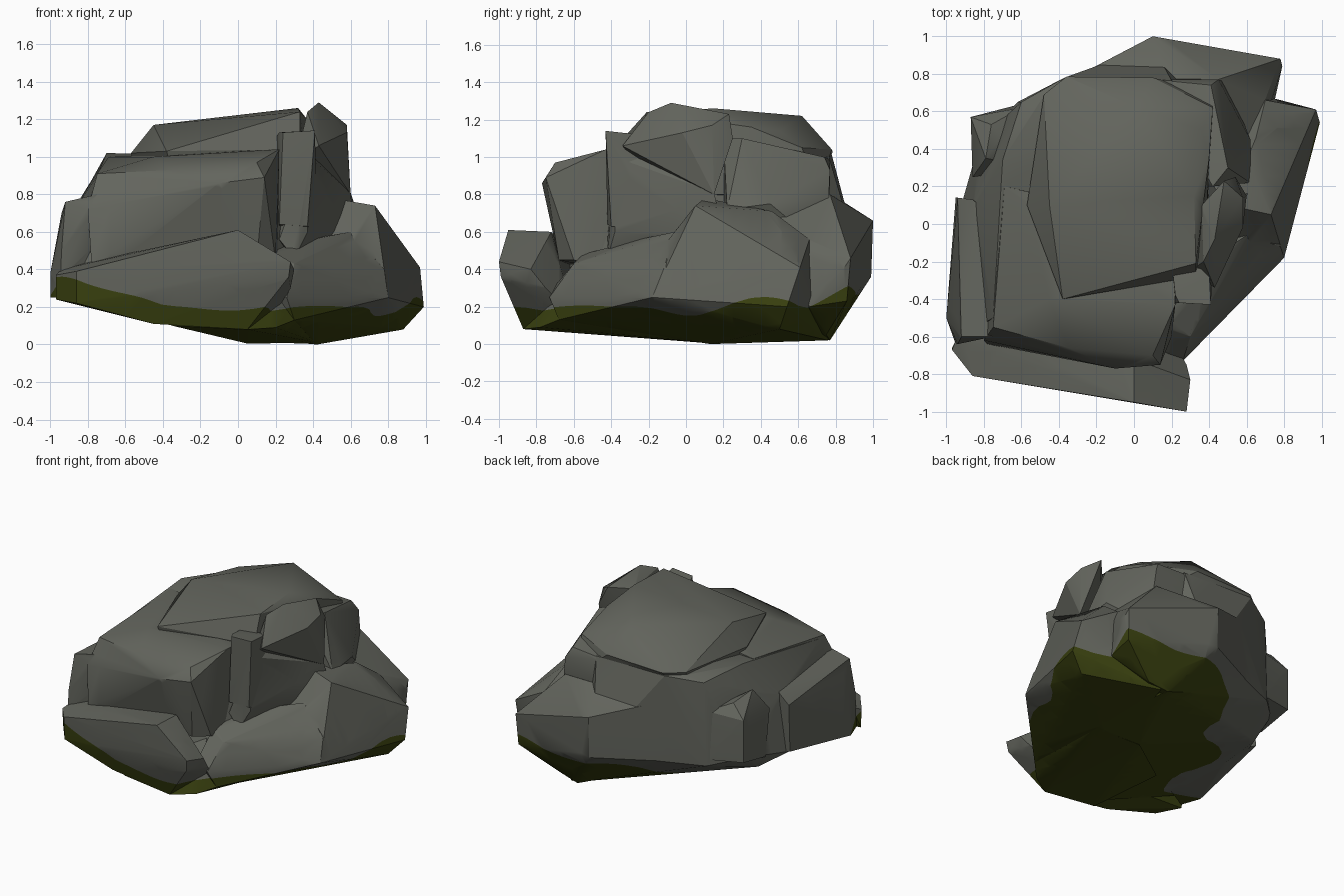
import bpy, bmesh, math
from mathutils import Vector

parts = []


def chunk(name, *corners):
    """One faceted stone: the convex hull of a few corner points."""
    bm = bmesh.new()
    for c in corners:
        bm.verts.new(c)
    bmesh.ops.convex_hull(bm, input=bm.verts[:])
    loose = [v for v in bm.verts if not v.link_faces]
    bmesh.ops.delete(bm, geom=loose, context='VERTS')
    bmesh.ops.recalc_face_normals(bm, faces=bm.faces[:])
    me = bpy.data.meshes.new(name)
    bm.to_mesh(me)
    bm.free()
    ob = bpy.data.objects.new(name, me)
    bpy.context.collection.objects.link(ob)
    parts.append(ob)


# Main mass from the underside up to the shoulders
chunk("core", (-.93, -.6, .3), (-.92, .1, .34), (-.8, .3, .27), (-.82, .45, .4),
      (-.62, .65, .36), (.1, .95, .37), (.05, .12, .01), (.2, -.6, .1), (.42, .12, .005),
      (.35, .77, .03), (-.3, -.75, .09), (-.6, .65, .97), (-.85, .12, .75),
      (-.48, .69, 1.01), (-.37, .78, 1.01), (.2, .765, 1.0), (-.7, .34, 1.02),
      (-.75, -.5, .9), (.40, .0, .9), (.2, -.4, .7))

# Corner spur at the back left
chunk("back_spur", (-.87, .57, .73), (-.87, .57, .42), (-.86, .25, .7), (-.79, .35, .86),
      (-.76, .53, .82), (-.86, .3, .36), (-.6, .64, .4), (-.6, .62, .75), (-.5, .3, .6))

# Low ledge across the front
chunk("front_ledge", (-.97, -.67, .37), (-.97, -.66, .24), (-.86, -.81, .39),
      (-.86, -.8, .22), (0, -.95, .61), (0, -.72, .6), (.28, -1, .44), (.27, -.99, .36),
      (.3, -.83, .4), (.28, -.75, .3), (.05, -.87, .08), (-.45, -.82, .11),
      (-.75, -.58, .45), (-.94, -.6, .4), (.2, -.6, .15))

# Keel joining the ledge to the foot underneath
chunk("keel", (.05, -.87, .08), (.2, -.78, .09), (.3, -.68, .13), (-.35, -.83, .1),
      (.05, .12, .005), (.42, .1, .01), (-.45, -.3, .14), (.2, -.7, .3), (0, -.3, .5))

# Slab on the left side
chunk("left_slab", (-1, -.5, .38), (-1, -.5, .25), (-.94, -.64, .5), (-.92, -.6, .76),
      (-.75, -.6, .8), (-.94, .14, .7), (-.86, .13, .76), (-.95, .14, .36),
      (-.8, .1, .3), (-.95, -.64, .25), (-.7, -.5, .25), (-.7, 0, .8))

# Tall block above the ledge
chunk("front_block", (-.75, -.55, .91), (-.8, -.62, .72), (-.78, -.64, .42),
      (-.35, -.66, .93), (.1, -.7, .97), (.14, -.75, .89), (-.1, -.77, .86),
      (.1, -.68, .45), (.2, -.6, .45), (.22, -.43, 1.04), (.21, -.45, .5),
      (-.45, -.4, 1.0), (-.69, .2, 1.0), (.2, 0, 1.0), (-.6, .2, .3), (.2, 0, .3))

# Broad tilted cap
chunk("top_block", (-.38, -.4, 1.03), (.33, -.21, 1.24), (.33, -.28, 1.04), (.4, .35, 1.16),
      (.32, .15, 1.26), (.02, .62, 1.22), (.1, .78, 1.04), (-.36, .785, 1.03),
      (-.48, .69, 1.03), (-.45, .1, 1.17), (.36, .5, 1.14), (.42, .62, 1.05), (.38, -.1, .8),
      (.4, .7, .8), (-.5, .5, .7), (-.3, -.3, .7), (-.57, .1, 1.02))

# Shoulder behind the crest
chunk("back_shoulder", (.45, .77, .93), (.41, .74, 1.0), (.5, .3, 1.1), (.62, .45, .75),
      (.62, .22, .72), (.42, .2, 1.1), (.1, .77, .99), (.2, .2, .5), (-.2, .77, .6),
      (.5, .75, .5))

# Spreading foot on the right, with a lower toe running to the front
chunk("right_foot", (.73, .05, .74), (.65, .46, .71), (.7, .66, .56), (.97, .61, .41),
      (.99, .54, .2), (.88, .5, .08), (.8, -.18, .25), (.42, .13, 0), (.2, .12, .02),
      (.4, .76, .02), (.5, .1, .78), (.2, .5, .3), (.62, -.1, .55), (.4, -.3, .3))
chunk("right_toe", (.26, -.73, .25), (.3, -.6, .43), (.3, -.68, .13), (.8, -.18, .25),
      (.78, -.12, .4), (.6, -.06, .6), (.4, -.25, .56), (.42, .13, 0), (.2, .12, .02),
      (.16, -.71, .3), (.18, -.55, .48), (.88, .5, .08), (.25, -.3, .54), (.7, .2, .5))

# Wedge sticking out at the back
chunk("back_wedge", (.1, 1, .66), (.1, .99, .36), (.78, .88, .46), (.79, .84, .4),
      (.74, .68, .46), (.77, .86, .23), (.1, .86, .25), (.35, .77, .02), (.5, .75, .05),
      (-.32, .78, .8), (.45, .77, .8), (.62, .45, .65), (-.55, .66, .37), (-.55, .66, .6),
      (.2, .3, .1), (.75, .66, .2))

# Upright pillar, the wall beside it and the peak above
chunk("pillar", (.22, -.38, 1.13), (.24, -.42, 1.13), (.41, -.43, 1.14), (.4, -.25, 1.12),
      (.37, -.4, .63), (.22, -.42, .64), (.2, -.2, 1.1), (.2, -.2, .6), (.42, -.15, .6))
chunk("side_wall", (.37, -.38, .6), (.38, -.38, 1.0), (.43, -.1, 1.0), (.6, .15, .81),
      (.52, -.05, .72), (.22, -.42, .56), (.3, -.42, .46), (.2, 0, .5), (.2, 0, 1.0),
      (.62, .2, .6))
chunk("crest", (.37, -.2, 1.24), (.43, -.08, 1.29), (.48, .23, 1.23), (.58, .14, 1.17),
      (.6, .15, .8), (.43, -.34, 1.06), (.54, .25, 1.1), (.36, .1, 1.2), (.58, -.02, 1.13),
      (.3, -.25, .95), (.3, 0, .8))

# Fuse the stones into a single boulder
rock = parts[0]
for other in parts[1:]:
    mod = rock.modifiers.new("fuse", 'BOOLEAN')
    mod.operation = 'UNION'
    mod.solver = 'EXACT'
    mod.object = other
bpy.context.view_layer.update()
dg = bpy.context.evaluated_depsgraph_get()
mesh = bpy.data.meshes.new_from_object(rock.evaluated_get(dg))
rock.modifiers.clear()
rock.data = mesh
rock.name = "boulder"
for other in parts[1:]:
    bpy.data.objects.remove(other)

# Colours
mesh.materials.clear()
for name, col in (("grey_stone", (.125, .13, .11, 1)), ("dark_moss", (.042, .053, .005, 1))):
    mat = bpy.data.materials.new(name)
    mat.diffuse_color = col
    mesh.materials.append(mat)


def moss_line(x, y):
    """Wavy upper limit of the moss."""
    return (.2 + .03 * math.sin(7 * x + 2 * y) + .025 * math.sin(11 * y - 3 * x)
            + .42 * max(0, -x - y - 1.25) + .25 * max(0, y - .6))


def cut(bm, co, no):
    faces = [f for f in bm.faces if min(v.co.z for v in f.verts) < .45]
    geom = set(faces)
    for f in faces:
        geom.update(f.edges)
        geom.update(f.verts)
    bmesh.ops.bisect_plane(bm, geom=list(geom), plane_co=co, plane_no=no, dist=1e-5)


# Slice the lower part finely, then cut it along the moss line
bm = bmesh.new()
bm.from_mesh(mesh)
bmesh.ops.triangulate(bm, faces=bm.faces[:])
for i in range(-11, 12):
    cut(bm, Vector((i * .085, 0, 0)), Vector((1, 0, 0)))
    cut(bm, Vector((0, i * .085, 0)), Vector((0, 1, 0)))
bmesh.ops.triangulate(bm, faces=bm.faces[:])
for v in bm.verts:
    v.co.z -= moss_line(v.co.x, v.co.y)
cut(bm, Vector((0, 0, 0)), Vector((0, 0, 1)))
for f in bm.faces:
    f.material_index = 1 if f.calc_center_median().z < 0 else 0
for v in bm.verts:
    v.co.z += moss_line(v.co.x, v.co.y)
bmesh.ops.dissolve_limit(bm, angle_limit=math.radians(.5), verts=bm.verts[:],
                         edges=bm.edges[:], delimit={'MATERIAL'})
bm.to_mesh(mesh)
bm.free()

# Soft facets with crisp breaks
bpy.context.view_layer.objects.active = rock
rock.select_set(True)
bpy.ops.object.shade_smooth_by_angle(angle=math.radians(30))
